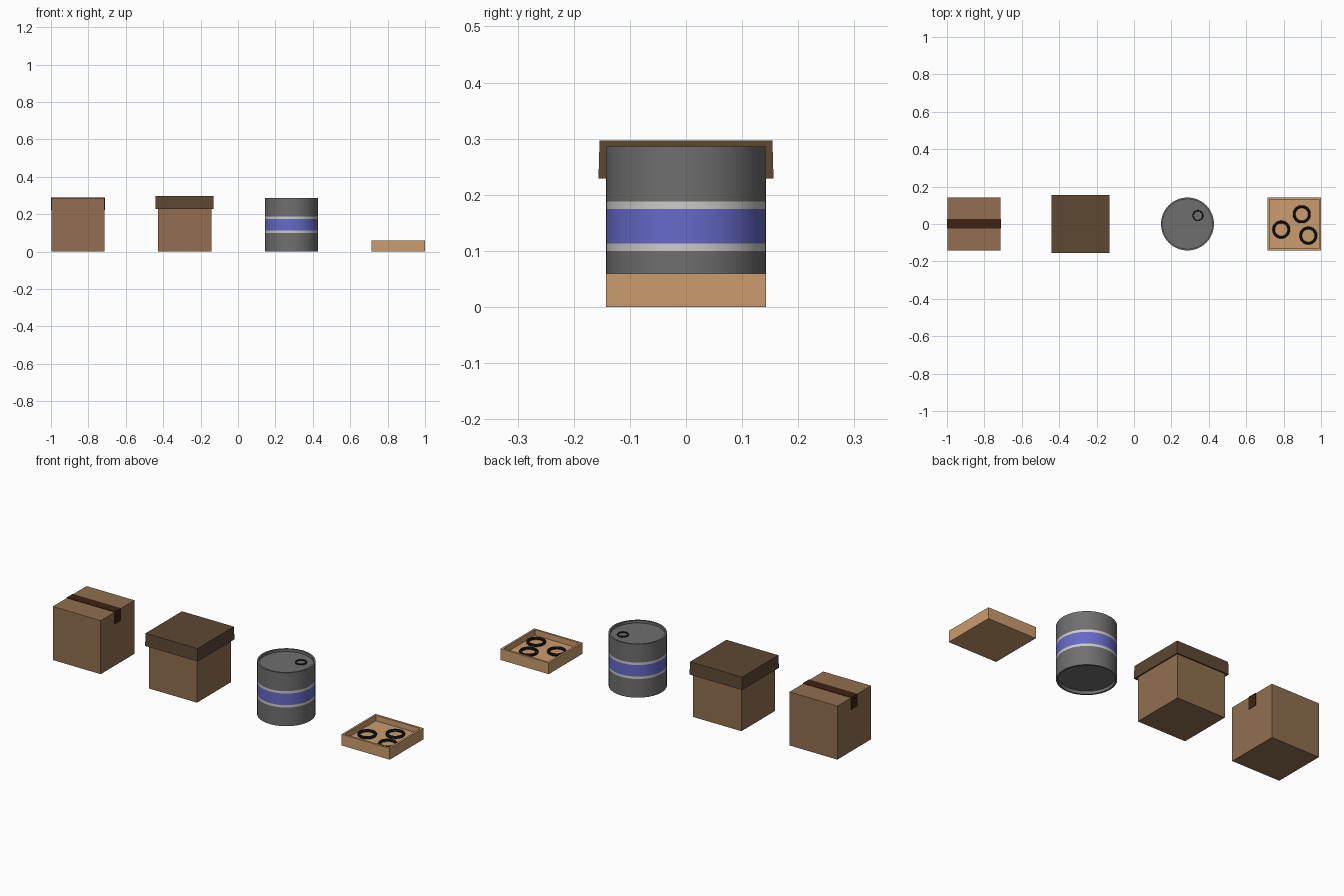
import bpy, bmesh, math
from mathutils import Matrix

if "Cube" in bpy.data.objects:
    bpy.data.objects.remove(bpy.data.objects["Cube"])


def srgb(r, g, b):
    f = lambda c: (c / 255 / 12.92) if c < 10 else ((c / 255 + 0.055) / 1.055) ** 2.4
    return (f(r), f(g), f(b), 1)


def material(name, rgb):
    m = bpy.data.materials.new(name)
    m.diffuse_color = srgb(*rgb)
    m.use_nodes = True
    m.node_tree.nodes["Principled BSDF"].inputs["Base Color"].default_value = m.diffuse_color
    return m


CARD = material("cardboard brown", (146, 111, 80))
LID = material("dark lid brown", (94, 72, 51))
TAPE = material("tape brown", (62, 33, 17))
TAN = material("light tan card", (203, 156, 109))
STEEL = material("barrel grey", (111, 111, 111))
PALE = material("pale stripe", (204, 204, 202))
BLUE = material("blue stripe", (101, 106, 200))
BLACK = material("black ring", (28, 28, 28))


def finish(name, bm, mats):
    bmesh.ops.recalc_face_normals(bm, faces=bm.faces[:])
    me = bpy.data.meshes.new(name)
    bm.to_mesh(me)
    bm.free()
    for m in mats:
        me.materials.append(m)
    ob = bpy.data.objects.new(name, me)
    bpy.context.collection.objects.link(ob)
    return ob


def smooth(ob):
    bpy.ops.object.select_all(action='DESELECT')
    ob.select_set(True)
    bpy.context.view_layer.objects.active = ob
    bpy.ops.object.shade_smooth_by_angle(angle=math.radians(35))


def box(name, mat, x, y, z):
    """Box from (min, max) pairs."""
    bm = bmesh.new()
    mid = [(a + b) / 2 for a, b in (x, y, z)]
    size = [b - a for a, b in (x, y, z)]
    bmesh.ops.create_cube(bm, size=1, matrix=Matrix.Translation(mid) @ Matrix.Diagonal((*size, 1)))
    return finish(name, bm, [mat])


def square_shell(name, mat, cx, loops):
    """Square rings of (half width, z) joined in order, capped at both ends."""
    bm = bmesh.new()
    rings = [[bm.verts.new((cx + sx * h, sy * h, z))
              for sx, sy in ((-1, -1), (1, -1), (1, 1), (-1, 1))] for h, z in loops]
    for a, b in zip(rings, rings[1:]):
        for i in range(4):
            j = (i + 1) % 4
            bm.faces.new((a[i], a[j], b[j], b[i]))
    bm.faces.new(rings[0])
    bm.faces.new(rings[-1])
    return finish(name, bm, [mat])


def ring(name, x, y, z, r, w, h):
    """Short round tube with an oval section."""
    bm = bmesh.new()
    n, k = 32, 8
    v = [[bm.verts.new((x + (r + w * math.cos(b)) * math.cos(a),
                        y + (r + w * math.cos(b)) * math.sin(a), z + h * math.sin(b)))
          for b in (2 * math.pi * j / k for j in range(k))]
         for a in (2 * math.pi * i / n for i in range(n))]
    for i in range(n):
        for j in range(k):
            p, q = (i + 1) % n, (j + 1) % k
            bm.faces.new((v[i][j], v[p][j], v[p][q], v[i][q]))
    ob = finish(name, bm, [BLACK])
    smooth(ob)


H = 0.143

# Taped carton, with tape over the top and down both ends
CX = -0.856
box("taped_carton", CARD, (CX - H + 0.001, CX + H - 0.001), (-H, H), (0, 0.287))
T0, T1 = -0.025, 0.027
box("tape_top", TAPE, (CX - H - 0.001, CX + H + 0.001), (T0, T1), (0.286, 0.289))
for side, nm in ((-1, "left"), (1, "right")):
    a, b = sorted((CX + side * (H - 0.002), CX + side * (H + 0.001)))
    box("tape_end_" + nm, TAPE, (a, b), (T0, T1), (0.223, 0.288))

# Carton with a loose, slightly flared lid
CX = -0.286
box("lidded_carton", CARD, (CX - H, CX + H), (-H, H), (0, 0.285))
square_shell("carton_lid", LID, CX, [(0.154, 0.297), (0.156, 0.229), (0.150, 0.229), (0.148, 0.290)])

# Barrel: lathed profile with recessed ends, stripes coloured by height
BX, R, N = 0.286, 0.142, 32
profile = [(0.133, 0.016), (0.133, 0), (R, 0), (R, 0.100), (R, 0.113), (R, 0.175),
           (R, 0.188), (R, 0.286), (0.133, 0.286), (0.133, 0.272)]
bm = bmesh.new()
rings = [[bm.verts.new((BX + r * math.cos(2 * math.pi * i / N), r * math.sin(2 * math.pi * i / N), z))
          for i in range(N)] for r, z in profile]
for a, b in zip(rings, rings[1:]):
    for i in range(N):
        j = (i + 1) % N
        f = bm.faces.new((a[i], a[j], b[j], b[i]))
        z = f.calc_center_median().z
        if 0.10 < z < 0.188:
            f.material_index = 2 if 0.113 < z < 0.175 else 1
bm.faces.new(rings[0])
bm.faces.new(rings[-1])
smooth(finish("barrel", bm, [STEEL, PALE, BLUE]))
ring("barrel_bung", 0.342, 0.045, 0.275, 0.026, 0.003, 0.005)

# Shallow open tray with three rings lying in it
square_shell("tray", TAN, 0.857, [(H, 0), (H, 0.06), (0.132, 0.06), (0.132, 0.03)])
for i, (x, y) in enumerate(((0.787, -0.03), (0.897, 0.052), (0.932, -0.062))):
    ring("tray_ring_%d" % (i + 1), x, y, 0.037, 0.041, 0.007, 0.008)
